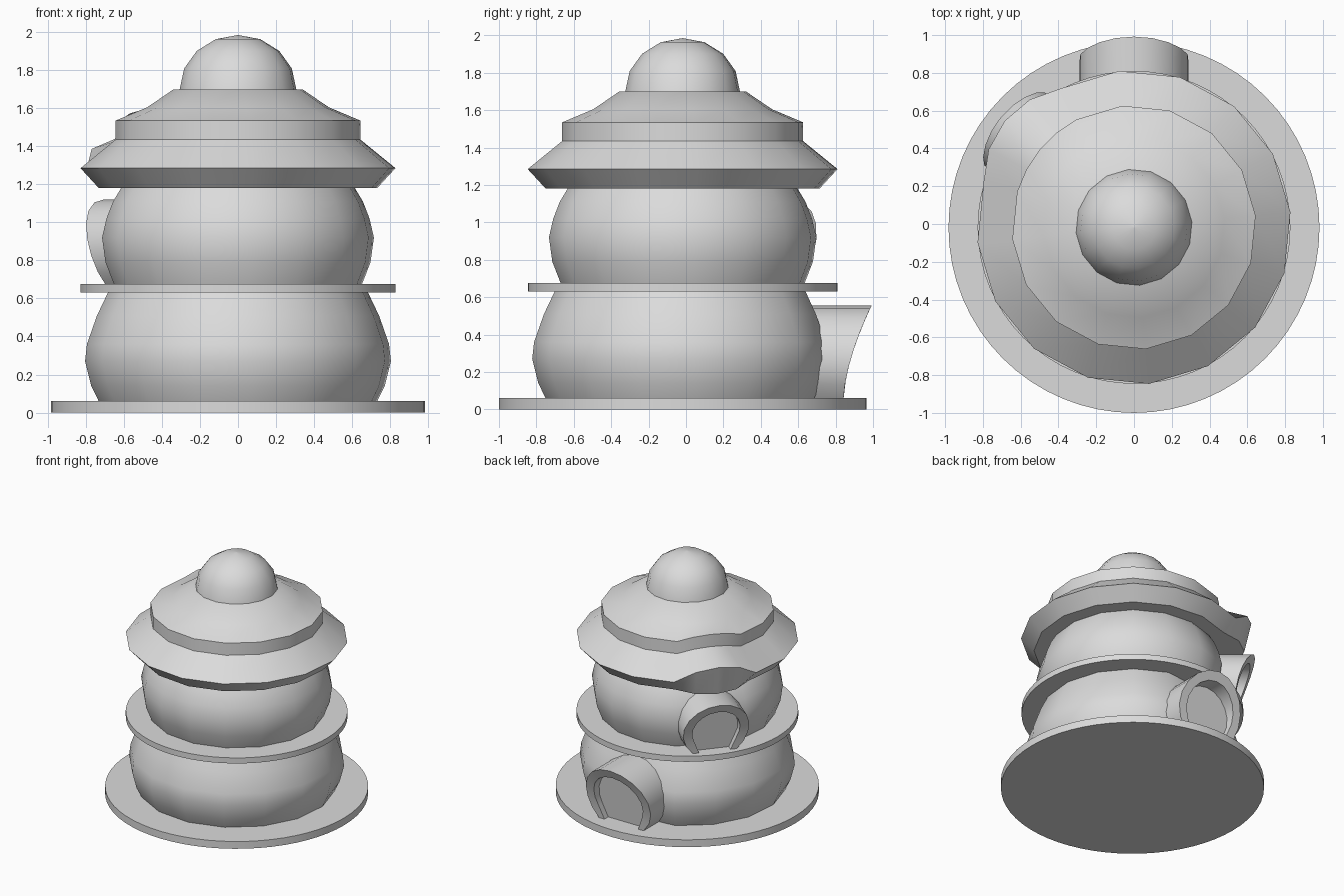
import bpy, bmesh, math
from mathutils import Vector

if "Cube" in bpy.data.objects:
    bpy.data.objects.remove(bpy.data.objects["Cube"], do_unlink=True)

CY = -0.018                 # axis of the tower
TURN = 5.5                  # turn of the sixteen-sided rings
LOWER_DOOR, UPPER_DOOR = 90, 140.5

stone = bpy.data.materials.new("plain_grey")
stone.use_nodes = True
stone.diffuse_color = (0.71, 0.71, 0.71, 1)
stone.node_tree.nodes["Principled BSDF"].inputs["Base Color"].default_value = stone.diffuse_color


def polar(angle, radius, z):
    a = math.radians(angle)
    return Vector((radius * math.cos(a), CY + radius * math.sin(a), z))


def finish(name, bm):
    mesh = bpy.data.meshes.new(name)
    bm.to_mesh(mesh)
    bm.free()
    mesh.materials.append(stone)
    ob = bpy.data.objects.new(name, mesh)
    bpy.context.collection.objects.link(ob)
    bpy.ops.object.select_all(action='DESELECT')
    ob.select_set(True)
    bpy.context.view_layer.objects.active = ob
    bpy.ops.object.shade_smooth_by_angle(angle=math.radians(35))


def lathe(name, profile, angles, shape=None, bottom=False, top=False):
    """Turn (radius, z) points round the axis; shape adjusts each point."""
    bm = bmesh.new()
    rings = []
    for i, (r, z) in enumerate(profile):
        ring = []
        for a in angles:
            rr, zz = shape(i, a, r, z) if shape else (r, z)
            ring.append(bm.verts.new(polar(a, rr, zz)))
        rings.append(ring)
    n = len(angles)
    for low, high in zip(rings, rings[1:]):
        for k in range(n):
            j = (k + 1) % n
            bm.faces.new((low[k], low[j], high[j], high[k]))
    if bottom:
        bm.faces.new(rings[0][::-1])
    if top:
        bm.faces.new(rings[-1])
    finish(name, bm)


def steps(n, turn=0.0):
    return [turn + 360 * k / n for k in range(n)]


def flatten_at(door):
    """Pull the wall in behind a doorway."""
    def shape(i, a, r, z):
        return (r * 0.92 if abs(a - door) < 12 else r), z
    return shape


# Round floor slabs
lathe("base_slab", [(0.982, 0), (0.982, 0.06)], steps(64), bottom=True, top=True)
lathe("middle_slab", [(0.828, 0.631), (0.828, 0.677)], steps(64), bottom=True, top=True)

# Bulging storeys, open where they meet the slabs and roof
sides = steps(16, TURN)
lathe("lower_storey", [(0.735, 0.058), (0.775, 0.14), (0.808, 0.27), (0.798, 0.36),
                       (0.745, 0.51), (0.685, 0.635)], sides, flatten_at(95.5))
lathe("upper_storey", [(0.655, 0.675), (0.7, 0.79), (0.718, 0.92), (0.695, 1.02),
                       (0.66, 1.11), (0.615, 1.185)], sides, flatten_at(UPPER_DOOR))

# Roof, with its brim lifted into a small hood above the upper door
LIFT = [0, 0.135, 0.05, 0.05, 0, 0]
PUSH = [0.1, 0.055, 0, 0, 0, 0]


def hood(i, a, r, z):
    off = abs(a - UPPER_DOOR)
    w = 1.0 if off < 6 else 0.75 if off < 16 else 0.0
    return r + PUSH[i] * w, z + LIFT[i] * w


roof_sides = sorted(sides + [UPPER_DOOR - 11.25, UPPER_DOOR + 11.25])
lathe("roof", [(0.735, 1.18), (0.832, 1.285), (0.647, 1.435), (0.647, 1.535),
               (0.48, 1.605), (0.34, 1.7)], roof_sides, hood, bottom=True, top=True)

# Dome on top
dome = [(0.308, 1.7)]
for k in range(1, 4):
    t = math.radians(22.5 * k)
    dome.append((0.308 * math.cos(t), 1.7 + 0.285 * math.sin(t)))
dome.append((0.002, 1.985))
lathe("dome", dome, sides, top=True)


def doorway(name, angle, z_low, z_mid, r_out, r_in, d_low):
    """Horseshoe frame with a leaning front and a recessed panel."""
    out = polar(angle, 1, 0) - polar(angle, 0, 0)
    side = Vector((-out.y, out.x, 0))
    height = z_mid + r_out - z_low
    start = math.asin((z_low - z_mid) / r_out)
    n = 14

    def arc(radius):
        for k in range(n + 1):
            t = start + (math.pi - 2 * start) * k / n
            z = z_low if k in (0, n) else z_mid + radius * math.sin(t)
            yield radius * math.cos(t), z

    def loop(bm, radius, depth):
        return [bm.verts.new(polar(angle, 0, z) + out * depth((z - z_low) / height) + side * s)
                for s, z in arc(radius)]

    def front(h):
        return d_low + 0.15 * max(0, h) ** 1.6

    def back(h):
        return d_low - 0.2

    def recess(h):
        return d_low - 0.05 + 0.06 * h

    bm = bmesh.new()
    loops = [loop(bm, r_out, back), loop(bm, r_out, front),
             loop(bm, r_in, front), loop(bm, r_in, recess)]
    for a, b in zip(loops, loops[1:]):
        for k in range(n):
            bm.faces.new((a[k], a[k + 1], b[k + 1], b[k]))
    finish(name + "_frame", bm)

    bm = bmesh.new()
    bm.faces.new(loop(bm, r_in, recess))
    finish(name + "_panel", bm)


doorway("lower_door", LOWER_DOOR, 0.055, 0.265, 0.29, 0.22, 0.86)
doorway("upper_door", UPPER_DOOR, 0.67, 0.865, 0.255, 0.185, 0.765)
